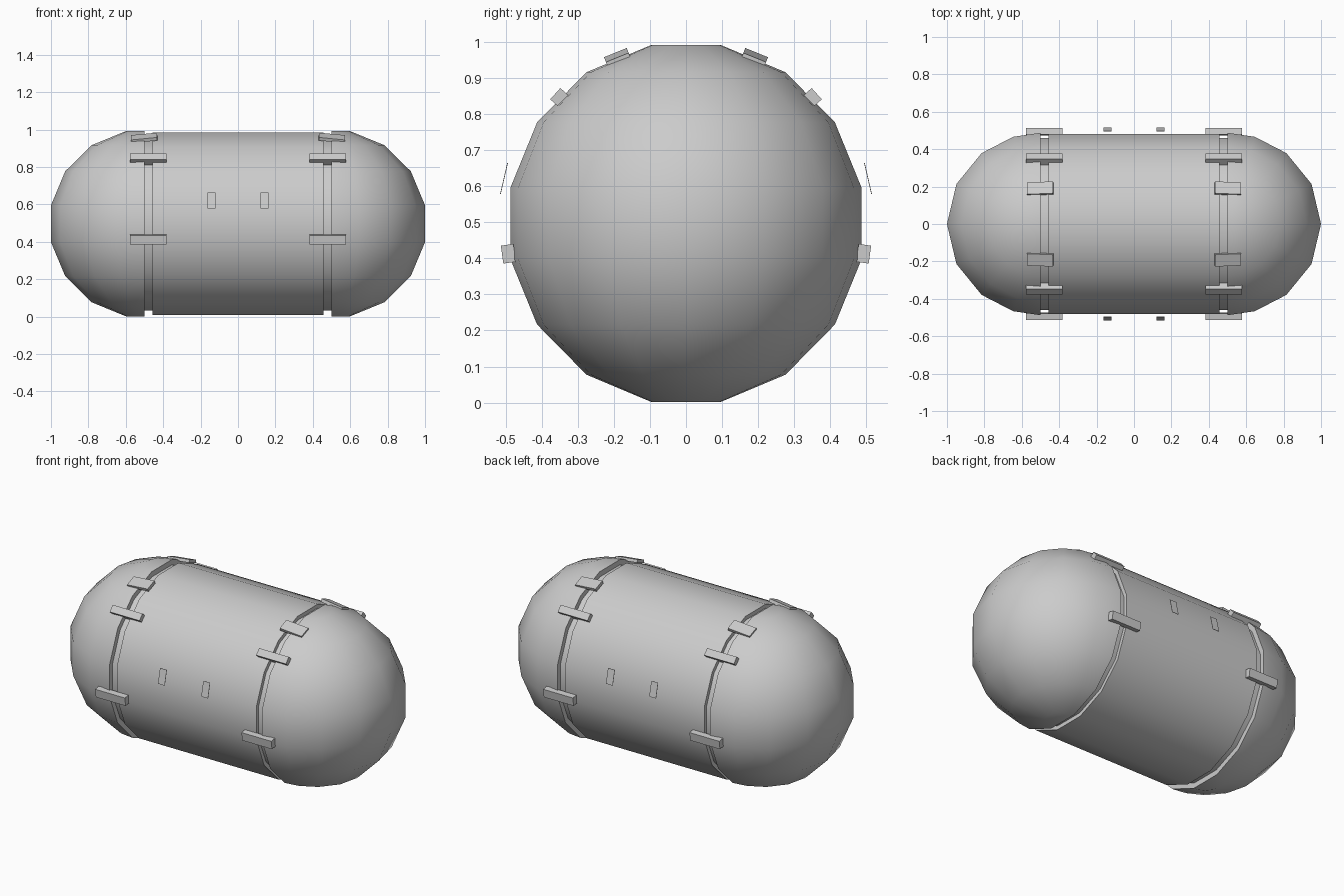
import bpy, bmesh
from math import radians, sin, cos, pi, atan2
from mathutils import Matrix, Vector

if "Cube" in bpy.data.objects:
    bpy.data.objects.remove(bpy.data.objects["Cube"], do_unlink=True)

CZ = 0.497          # height of the tank axis
STEP = pi / 8       # sixteen sides

grey = bpy.data.materials.new("light grey")
grey.use_nodes = True
grey.diffuse_color = (0.6, 0.6, 0.6, 1)
grey.node_tree.nodes["Principled BSDF"].inputs["Base Color"].default_value = (0.6, 0.6, 0.6, 1)


def finish(name, bm, smooth=False):
    bmesh.ops.recalc_face_normals(bm, faces=bm.faces)
    mesh = bpy.data.meshes.new(name)
    bm.to_mesh(mesh)
    bm.free()
    ob = bpy.data.objects.new(name, mesh)
    bpy.context.collection.objects.link(ob)
    mesh.materials.append(grey)
    if smooth:
        bpy.ops.object.select_all(action='DESELECT')
        ob.select_set(True)
        bpy.context.view_layer.objects.active = ob
        bpy.ops.object.shade_smooth_by_angle(angle=radians(35))
    return ob


def drum(name, half_length, ry, rz):
    """Sixteen-sided drum along x, with flats at top and sides."""
    bm = bmesh.new()
    ends = []
    for x in (-half_length, half_length):
        ends.append([bm.verts.new((x, ry * sin((i + .5) * STEP) / cos(STEP / 2),
                                   CZ + rz * cos((i + .5) * STEP) / cos(STEP / 2)))
                     for i in range(16)])
    a, b = ends
    for i in range(16):
        j = (i + 1) % 16
        bm.faces.new((a[i], a[j], b[j], b[i]))
    bm.faces.new(a)
    bm.faces.new(b)
    finish(name, bm, True)


def end_cap(name, side):
    """Half ball with level rings, cut flat where it meets the tank."""
    bm = bmesh.new()
    r = 0.5 / cos(STEP / 2)
    turns = [-90, -73, -51, -26, 0, 26, 51, 73, 90]
    rings = []
    for k in range(8):
        lat = (k - 3.5) * STEP
        rings.append([bm.verts.new((side * (0.5 + r * cos(lat) * cos(radians(t))),
                                    0.975 * r * cos(lat) * sin(radians(t)),
                                    CZ + 0.99 * r * sin(lat))) for t in turns])
    for low, high in zip(rings, rings[1:]):
        for i in range(len(turns) - 1):
            bm.faces.new((low[i], low[i + 1], high[i + 1], high[i]))
    bm.faces.new(rings[0])
    bm.faces.new(rings[-1])
    bm.faces.new([q[0] for q in rings] + [q[-1] for q in reversed(rings)])
    finish(name, bm, True)


def block(name, centre, size, roll=0, tilt=0):
    """Box turned about the tank axis (roll) and leaned along it (tilt)."""
    bm = bmesh.new()
    m = (Matrix.Translation(Vector(centre)) @ Matrix.Rotation(radians(roll), 4, 'X')
         @ Matrix.Rotation(radians(tilt), 4, 'Y') @ Matrix.Diagonal((*size, 1)))
    bmesh.ops.create_cube(bm, size=1, matrix=m)
    finish(name, bm)


# Tank body and the recessed core seen in the seams
drum("tank_body", 0.457, 0.481, 0.487)
drum("seam_core", 0.505, 0.46, 0.464)

for sx, side in ((1, "left"), (-1, "right")):
    end_cap(side + "_end_cap", sx)
    for sy, face in ((-1, "front"), (1, "back")):
        tag = side + "_" + face
        # Clips bridging each seam
        block(tag + "_lower_clip", (sx * 0.48, sy * 0.493, 0.413),
              (0.195, 0.035, 0.05), sy * -8)
        block(tag + "_upper_clip", (sx * 0.48, sy * 0.346, 0.842),
              (0.195, 0.045, 0.042), sy * 42)
        block(tag + "_top_clip", (sx * 0.502, sy * 0.19, 0.956),
              (0.14, 0.068, 0.018), sy * -22, sx * 6)
        # Small leaning plates on the tank sides
        block(tag + "_plate", (sx * 0.142, sy * 0.505, 0.622),
              (0.044, 0.002, 0.088), sy * 13)
